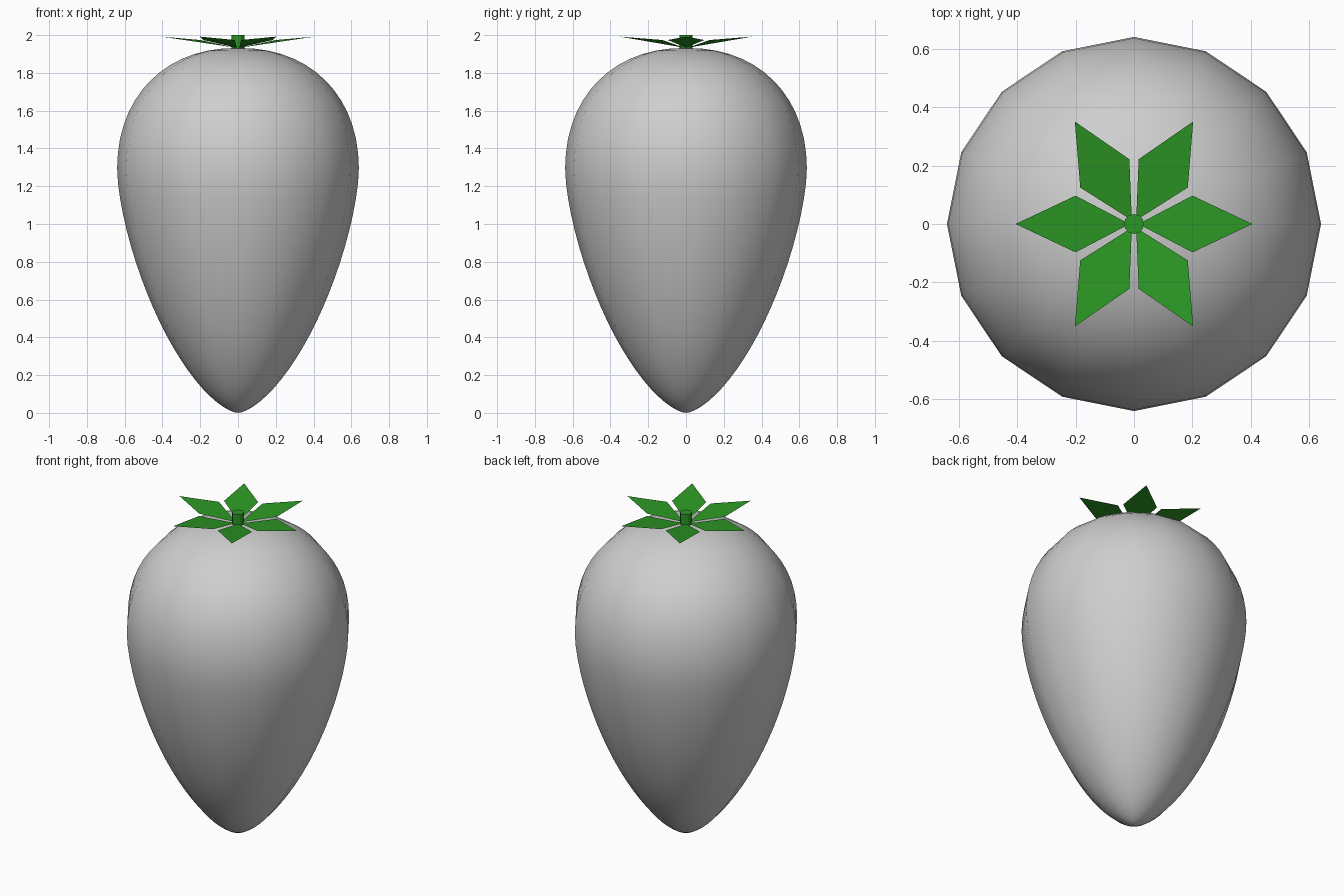
import bpy, bmesh, math
from mathutils import Matrix

cube = bpy.data.objects.get("Cube")
if cube:
    bpy.data.objects.remove(cube, do_unlink=True)


def material(name, rgb):
    mat = bpy.data.materials.new(name)
    mat.use_nodes = True
    mat.diffuse_color = (*rgb, 1)
    mat.node_tree.nodes["Principled BSDF"].inputs["Base Color"].default_value = (*rgb, 1)
    return mat


def add_object(name, bm, mat, smooth=False):
    mesh = bpy.data.meshes.new(name)
    bm.to_mesh(mesh)
    bm.free()
    mesh.materials.append(mat)
    for poly in mesh.polygons:
        poly.use_smooth = smooth
    obj = bpy.data.objects.new(name, mesh)
    bpy.context.collection.objects.link(obj)
    return obj


grey = material("pale grey", (0.62, 0.62, 0.62))
green = material("leaf green", (0.025, 0.31, 0.018))

# Fruit body: tapering lower curve and domed shoulder, turned around the axis
RADIUS, WIDEST, TOP = 0.64, 1.28, 1.932


def body_radius(z):
    if z < WIDEST:
        return RADIUS * (1 - (1 - z / WIDEST) ** 1.5) ** 0.64
    return RADIUS * max(0, 1 - ((z - WIDEST) / (TOP - WIDEST)) ** 2.2) ** 0.4545


RINGS = 36
heights = [TOP * (1 - math.cos(math.pi * i / RINGS)) / 2 for i in range(RINGS + 1)]
bm = bmesh.new()
verts = [bm.verts.new((body_radius(z), 0, z)) for z in heights]
edges = [bm.edges.new(pair) for pair in zip(verts, verts[1:])]
bmesh.ops.spin(bm, geom=verts + edges, cent=(0, 0, 0), axis=(0, 0, 1),
               angle=math.tau, steps=16, use_duplicate=False)
bmesh.ops.remove_doubles(bm, verts=bm.verts, dist=0.001)
bmesh.ops.recalc_face_normals(bm, faces=bm.faces)
add_object("fruit_body", bm, grey, smooth=True)

# Six diamond leaves rising outward from the crown
for i in range(6):
    bm = bmesh.new()
    outline = [(0.015, 0, 1.934), (0.2, -0.097, 1.974),
               (0.405, 0, 1.992), (0.2, 0.097, 1.974)]
    bm.faces.new([bm.verts.new(p) for p in outline])
    bm.transform(Matrix.Rotation(math.tau * i / 6, 4, "Z"))
    add_object(f"leaf_{i + 1}", bm, green)

# Short stem
bm = bmesh.new()
bmesh.ops.create_cone(bm, cap_ends=True, segments=12, radius1=0.034,
                      radius2=0.034, depth=0.08,
                      matrix=Matrix.Translation((0, 0, 1.96)))
add_object("stem", bm, green)
